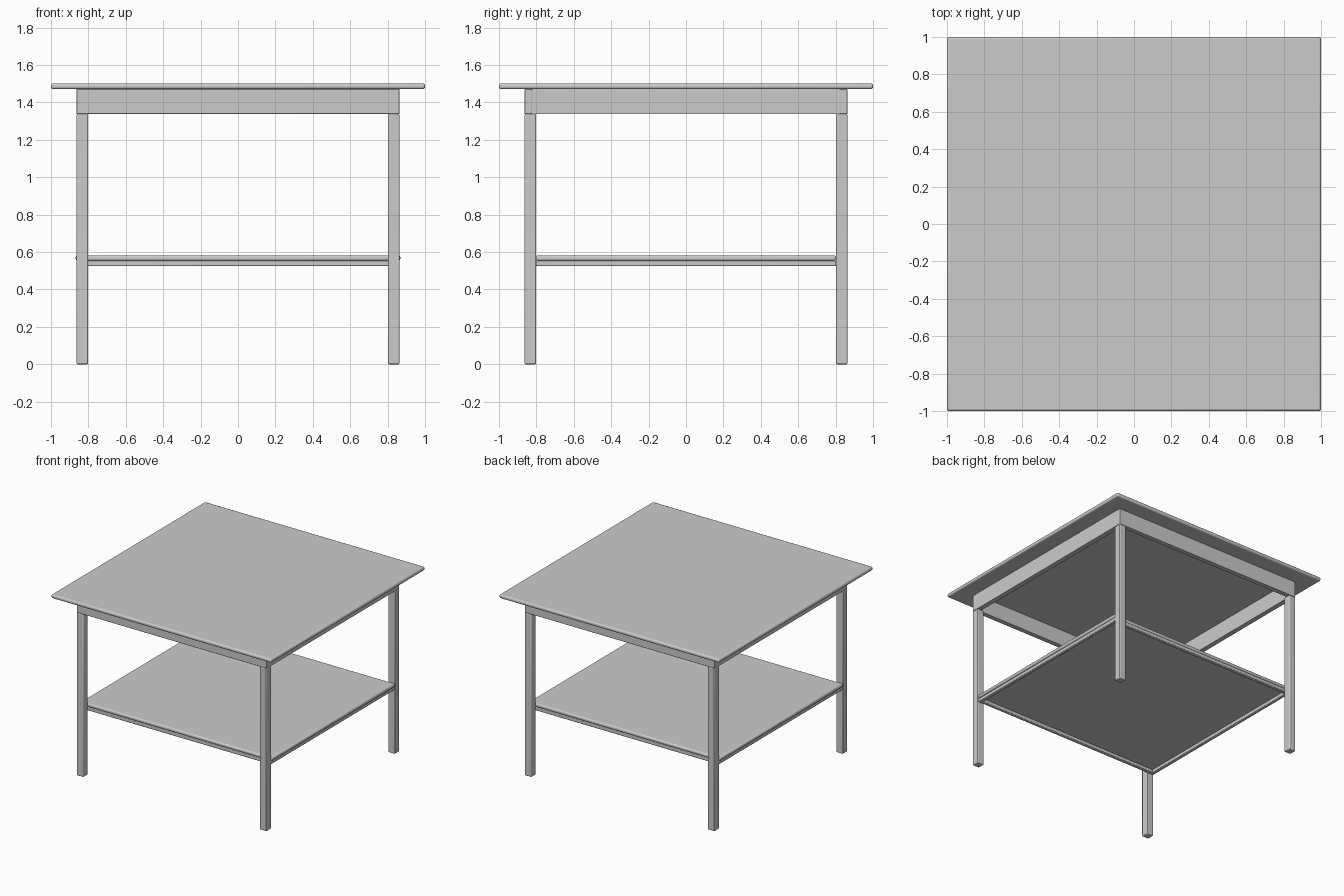
import bpy

if "Cube" in bpy.data.objects:
    bpy.data.objects.remove(bpy.data.objects["Cube"])


def box(name, x, y, z, bevel=0.0, segments=2):
    """Box spanning the (min, max) ranges, with optionally rounded edges."""
    sx, sy, sz = (r[1] - r[0] for r in (x, y, z))
    bpy.ops.mesh.primitive_cube_add(size=1, location=(sum(x) / 2, sum(y) / 2, sum(z) / 2))
    ob = bpy.context.object
    ob.name = name
    ob.scale = (sx, sy, sz)
    bpy.ops.object.transform_apply(location=False, rotation=False, scale=True)
    if bevel:
        mod = ob.modifiers.new("rounded_edges", "BEVEL")
        mod.width = bevel
        mod.segments = segments
    bpy.ops.object.shade_smooth_by_angle()
    return ob


def span(sign, inner, outer):
    return tuple(sorted((sign * inner, sign * outer)))


OUT, INN = 0.863, 0.802      # outer and inner leg faces
APRON, RAIL = 0.04, 0.03     # board thicknesses

# Table top and lower shelf (the shelf slots between the legs front to back)
box("table_top", (-1, 1), (-1, 1), (1.471, 1.502), 0.012, 3)
box("lower_shelf", (-0.868, 0.868), (-0.802, 0.802), (0.553, 0.582), 0.011, 3)

for s, fb, lr in ((-1, "front", "left"), (1, "back", "right")):
    # Apron boards under the top
    box(fb + "_apron", (-OUT, OUT), span(s, OUT - APRON, OUT), (1.338, 1.471), 0.003)
    box(lr + "_apron", span(s, OUT - APRON, OUT), (-OUT + APRON, OUT - APRON), (1.338, 1.471))

    # Rails supporting the shelf
    box(fb + "_shelf_rail", (-0.83, 0.83), span(s, INN - RAIL, INN), (0.525, 0.553), 0.005)
    box(lr + "_shelf_rail", span(s, 0.83, 0.83 + RAIL), (-INN, INN), (0.525, 0.553), 0.005)

    # Legs
    for t, side in ((-1, "left"), (1, "right")):
        box(f"{fb}_{side}_leg", span(t, INN, OUT), span(s, INN, OUT), (0, 1.338), 0.006)
